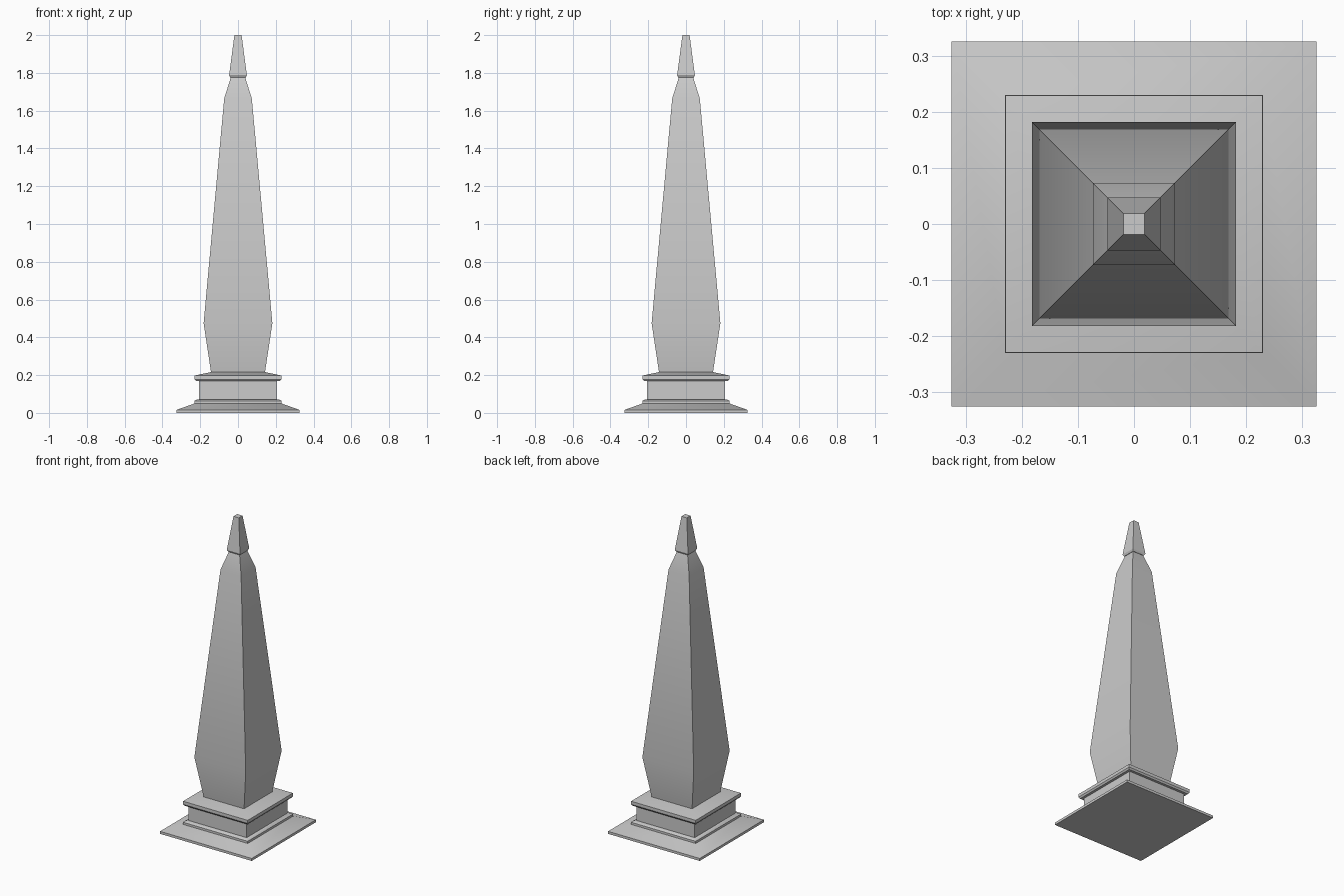
import bpy, bmesh, math

if "Cube" in bpy.data.objects:
    bpy.data.objects.remove(bpy.data.objects["Cube"])


def square_loft(name, profile):
    """Stack square rings given as (half width, z), capped at both ends."""
    bm = bmesh.new()
    rings = []
    for h, z in profile:
        rings.append([bm.verts.new((sx * h, sy * h, z))
                      for sx, sy in ((-1, -1), (1, -1), (1, 1), (-1, 1))])
    for a, b in zip(rings, rings[1:]):
        for i in range(4):
            j = (i + 1) % 4
            bm.faces.new((a[i], a[j], b[j], b[i]))
    bm.faces.new(rings[0][::-1])
    bm.faces.new(rings[-1])
    mesh = bpy.data.meshes.new(name)
    bm.to_mesh(mesh)
    bm.free()
    obj = bpy.data.objects.new(name, mesh)
    bpy.context.collection.objects.link(obj)
    bpy.ops.object.select_all(action='DESELECT')
    obj.select_set(True)
    bpy.context.view_layer.objects.active = obj
    bpy.ops.object.shade_smooth_by_angle(angle=math.radians(30))
    return obj


# Stepped pedestal: sloping foot, lower moulding, plinth block, upper moulding
square_loft("pedestal", [
    (0.325, 0.0), (0.325, 0.016), (0.23, 0.05), (0.23, 0.064),
    (0.215, 0.072), (0.206, 0.072), (0.206, 0.168), (0.222, 0.168),
    (0.229, 0.178), (0.229, 0.198), (0.143, 0.216)])

# Tapering shaft, widest a little above its foot
square_loft("shaft", [
    (0.143, 0.216), (0.182, 0.475), (0.073, 1.665), (0.038, 1.776)])

# Blunt tip with a small overhanging lip
square_loft("tip", [
    (0.041, 1.776), (0.047, 1.788), (0.019, 2.0)])
